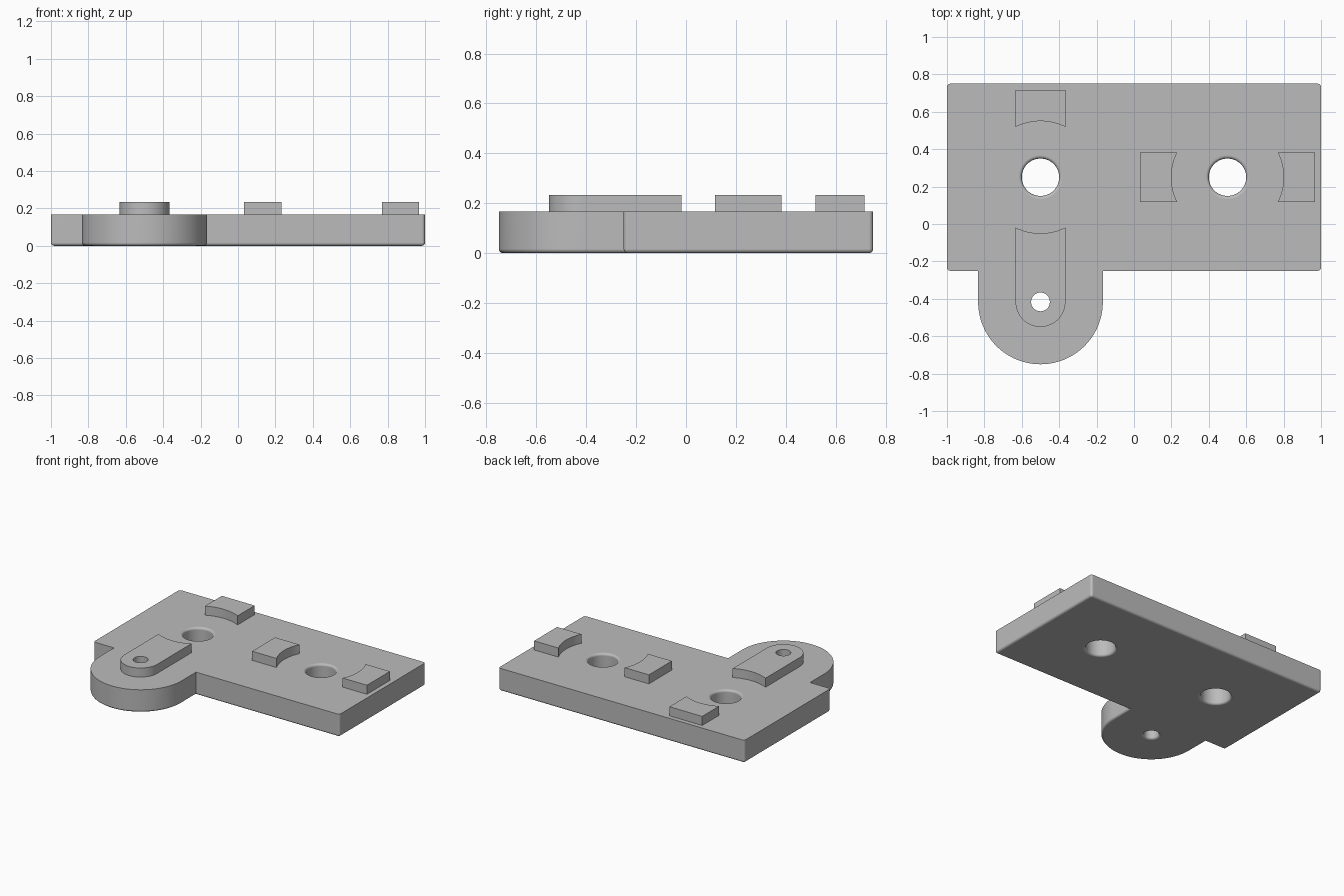
import bpy
import bmesh
from math import sin, cos, pi, radians, asin

cube = bpy.data.objects.get("Cube")
if cube:
    bpy.data.objects.remove(cube)

S = 1 / 30           # one design unit in scene units
THICK, PAD_TOP = 5, 7
FILLET = 0.5
HOLE_Y, LOBE_Y = 7.5, -12.5
LEFT_X, RIGHT_X = -15, 15

grey = bpy.data.materials.new("plain grey")
grey.use_nodes = True
colour = (0.5, 0.5, 0.5, 1)
grey.diffuse_color = colour
grey.node_tree.nodes["Principled BSDF"].inputs["Base Color"].default_value = colour


def arc(cx, cy, r, start, end, n):
    """Points along an arc, angles in degrees."""
    angles = [radians(start + (end - start) * i / n) for i in range(n + 1)]
    return [(cx + r * cos(a), cy + r * sin(a)) for a in angles]


def circle(cx, cy, r):
    return lambda d: arc(cx, cy, r + d, 0, 360, 64)[:-1]


def rounded(height, top=False):
    """Wall profile as (z, offset), filleted at the bottom and optionally the top."""
    steps = [k * pi / 12 for k in range(7)]
    low = [(FILLET * (1 - cos(a)), FILLET * (1 - sin(a))) for a in steps]
    high = [(height - z, d) for z, d in reversed(low)] if top else [(height, 0)]
    return low + high


def build(name, walls):
    """Loft each closed loop along its profile, then cap both ends around the holes."""
    bm = bmesh.new()
    caps = ([], [])
    for loop, profile in walls:
        rings = [[bm.verts.new((x * S, y * S, z * S)) for x, y in loop(d)]
                 for z, d in profile]
        n = len(rings[0])
        for a, b in zip(rings, rings[1:]):
            for i in range(n):
                j = (i + 1) % n
                bm.faces.new((a[i], a[j], b[j], b[i]))
        for cap, ring in zip(caps, (rings[0], rings[-1])):
            cap.extend(bm.edges.get((ring[i], ring[(i + 1) % n])) for i in range(n))
    for cap, nz in zip(caps, (-1, 1)):
        bmesh.ops.triangle_fill(bm, use_beauty=True, edges=cap, normal=(0, 0, nz))
    bmesh.ops.recalc_face_normals(bm, faces=bm.faces)
    mesh = bpy.data.meshes.new(name)
    bm.to_mesh(mesh)
    bm.free()
    mesh.materials.append(grey)
    obj = bpy.data.objects.new(name, mesh)
    bpy.context.collection.objects.link(obj)
    bpy.ops.object.select_all(action='DESELECT')
    obj.select_set(True)
    bpy.context.view_layer.objects.active = obj
    bpy.ops.object.shade_smooth_by_angle(angle=radians(30))
    for p in mesh.polygons:
        if abs(p.normal.z) > 0.999:
            p.use_smooth = False
    mod = obj.modifiers.new("Weighted normals", 'WEIGHTED_NORMAL')
    mod.keep_sharp = True
    return obj


def plate_outline(d):
    """Rectangle with small round corners and a round lobe, inset by d."""
    c = FILLET + 0.02
    r, x, y0, y1 = c - d, 30 - c, -7.5 + c, 22.5 - c
    pts = arc(x, y0, r, -90, 0, 6) + arc(x, y1, r, 0, 90, 6)
    pts += arc(-x, y1, r, 90, 180, 6) + arc(-x, y0, r, 180, 270, 6)
    pts.append((LEFT_X - 10 + d, -7.5 + d))
    pts += arc(LEFT_X, LOBE_Y, 10 - d, 180, 360, 64)
    pts.append((LEFT_X + 10 - d, -7.5 + d))
    return pts


# Base plate with two large holes and a small one in the lobe
build("base_plate", [
    (plate_outline, rounded(THICK)),
    (circle(LEFT_X, HOLE_Y, 3), rounded(THICK, True)),
    (circle(RIGHT_X, HOLE_Y, 3), rounded(THICK, True)),
    (circle(LEFT_X, LOBE_Y, 1.5), rounded(THICK)),
])

# Raised pads, each hollowed by an arc concentric with its hole
straight = [(THICK, 0), (PAD_TOP, 0)]
half = asin(4 / 9) * 180 / pi
hollow = arc(0, 0, 9, -half, half, 16)
block = hollow + [(14, 4), (14, -4)]


def turned(points, cx, angle):
    c, s = round(cos(angle)), round(sin(angle))
    return lambda d: [(cx + c * x - s * y, HOLE_Y + s * x + c * y) for x, y in points]


for name, cx, angle in (("right_outer_pad", RIGHT_X, 0),
                        ("right_inner_pad", RIGHT_X, pi),
                        ("back_pad", LEFT_X, pi / 2)):
    build(name, [(turned(block, cx, angle), straight)])

# Long pad with a round end around the small hole
tongue = hollow + arc(HOLE_Y - LOBE_Y, 0, 4, 90, -90, 32)
build("lobe_pad", [(turned(tongue, LEFT_X, -pi / 2), straight),
                   (circle(LEFT_X, LOBE_Y, 1.5), straight)])
